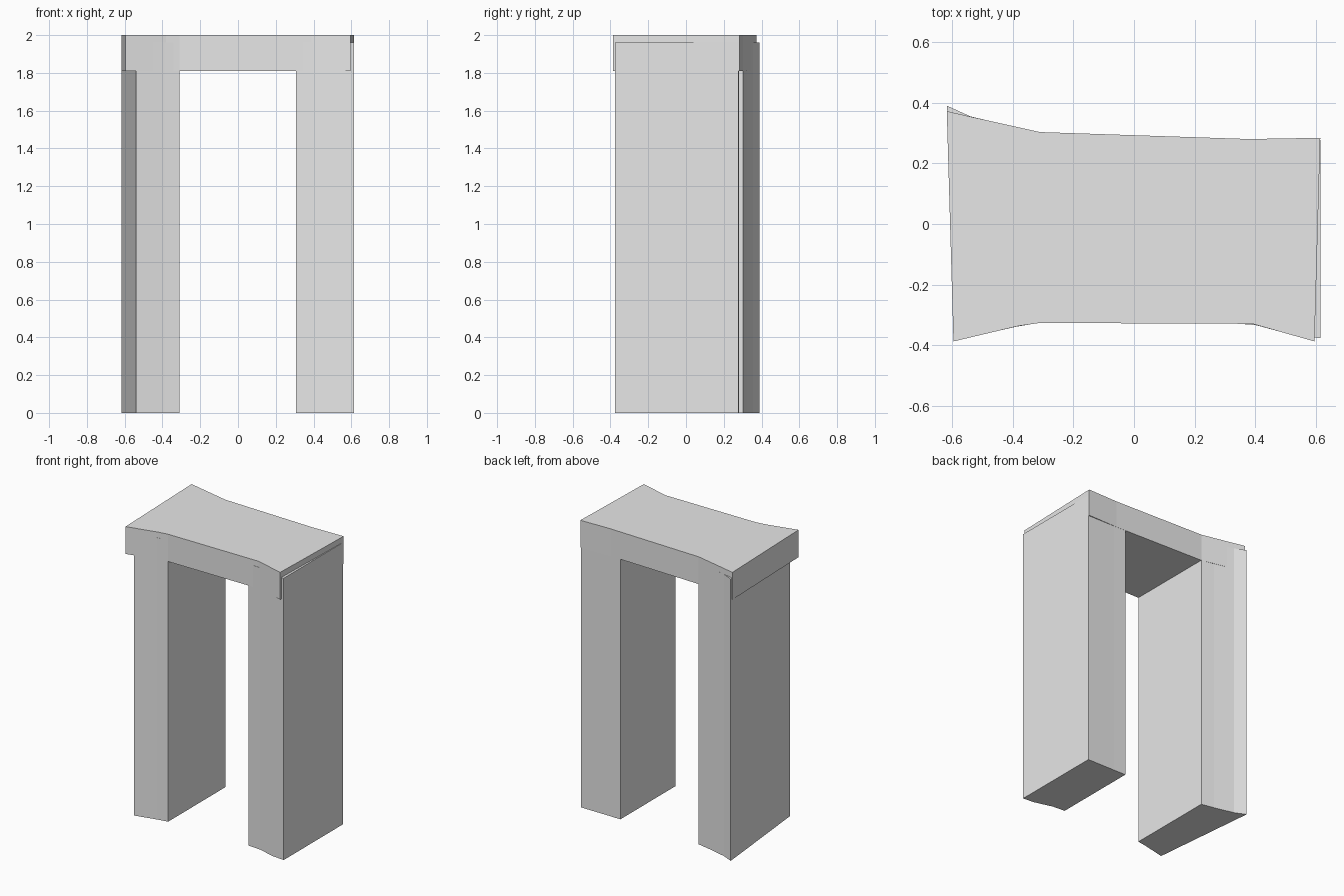
import bpy
import bmesh

cube = bpy.data.objects.get("Cube")
if cube:
    bpy.data.objects.remove(cube, do_unlink=True)

# Plain stone colour
stone = bpy.data.materials.new("light grey stone")
stone.use_nodes = True
grey = (0.8, 0.8, 0.8, 1)
stone.diffuse_color = grey
stone.node_tree.nodes["Principled BSDF"].inputs["Base Color"].default_value = grey


def prism(name, outline, bottom, top):
    """Extrude a counter-clockwise plan outline upward."""
    bm = bmesh.new()
    base = bm.faces.new([bm.verts.new((x, y, bottom)) for x, y in outline])
    ext = bmesh.ops.extrude_face_region(bm, geom=[base], use_keep_orig=True)
    verts = [g for g in ext["geom"] if isinstance(g, bmesh.types.BMVert)]
    bmesh.ops.translate(bm, verts=verts, vec=(0, 0, top - bottom))
    bmesh.ops.recalc_face_normals(bm, faces=bm.faces)
    mesh = bpy.data.meshes.new(name)
    bm.to_mesh(mesh)
    bm.free()
    mesh.materials.append(stone)
    obj = bpy.data.objects.new(name, mesh)
    bpy.context.collection.objects.link(obj)
    return obj


LEG_TOP = 1.96
LINTEL_BOTTOM = 1.81

# Pillar on the -x side, tapering in towards the front
prism("right_pillar", [
    (-0.54, -0.373), (-0.39, -0.339), (-0.31, -0.325),
    (-0.31, 0.303), (-0.40, 0.321), (-0.54, 0.355), (-0.617, 0.39),
], 0, LEG_TOP)

# Pillar on the +x side, with a straight outer wall
prism("left_pillar", [
    (0.308, -0.326), (0.40, -0.333), (0.53, -0.368), (0.615, -0.376),
    (0.615, 0.277), (0.40, 0.279), (0.308, 0.281),
], 0, LEG_TOP)

# Waisted lintel slab lying across both pillars
prism("lintel", [
    (-0.595, -0.387), (-0.38, -0.336), (-0.31, -0.326), (0.39, -0.329),
    (0.595, -0.387), (0.614, 0.284), (0.38, 0.28),
    (-0.31, 0.303), (-0.54, 0.354), (-0.617, 0.372),
], LINTEL_BOTTOM, 2.0)
